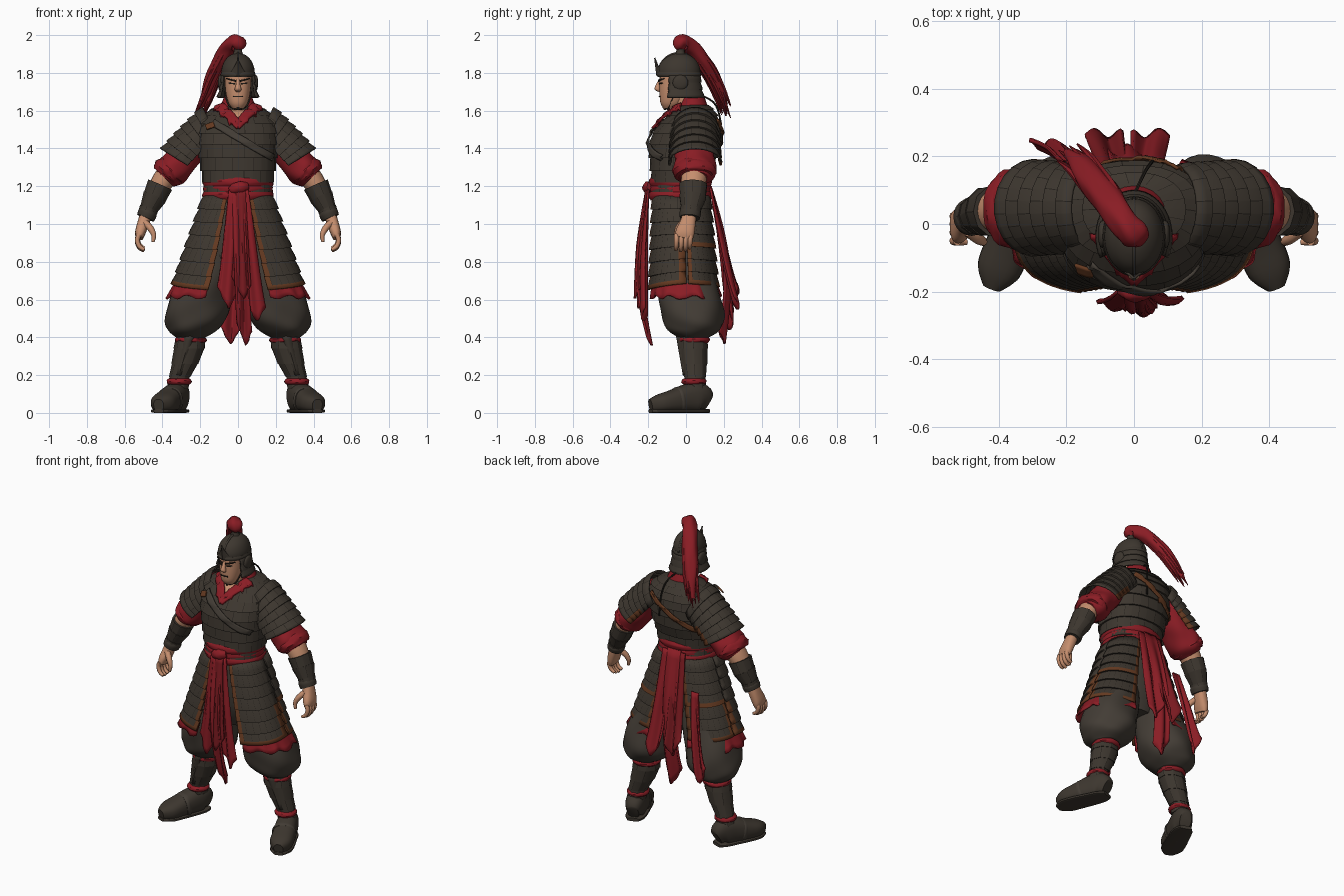
import bpy, bmesh, math, random
from mathutils import Vector as V
random.seed(4)


def material(name, rgb):
    m = bpy.data.materials.new(name)
    m.diffuse_color = (*rgb, 1)
    return m


ARMOR = material("dark armor", (.046, .037, .028))
CLOTH = material("dark cloth", (.056, .046, .036))
SEAM = material("black seam", (.016, .013, .010))
RED = material("red cloth", (.255, .012, .018))
DEEP = material("deep red", (.19, .010, .014))
BROWN = material("brown trim", (.13, .042, .015))
SKIN = material("skin", (.56, .27, .155))


def build(name, verts, faces, mats, idx, mirror=False, thick=0, wrap=None, off=0, project=False):
    me = bpy.data.meshes.new(name)
    me.from_pydata([tuple(v) for v in verts], [], faces)
    for m in mats:
        me.materials.append(m)
    for f, i in zip(me.polygons, idx):
        f.material_index = i
        f.use_smooth = True
    bm = bmesh.new()
    bm.from_mesh(me)
    bmesh.ops.recalc_face_normals(bm, faces=bm.faces)
    bm.to_mesh(me)
    bm.free()
    me.set_sharp_from_angle(angle=math.radians(40))
    ob = bpy.data.objects.new(name, me)
    bpy.context.collection.objects.link(ob)
    if mirror:
        ob.modifiers.new("mirror", 'MIRROR').use_mirror_merge = False
    if wrap:
        w = ob.modifiers.new("wrap", 'SHRINKWRAP')
        w.target, w.offset, w.wrap_mode = wrap, off, 'ABOVE_SURFACE'
        if project:
            w.wrap_method, w.use_project_y, w.use_negative_direction = 'PROJECT', True, True
    if thick:
        s = ob.modifiers.new("solid", 'SOLIDIFY')
        s.thickness, s.offset = thick, 0
    return ob


def spline(rows, t):
    n = len(rows) - 1
    s = min(int(t * n), n - 1)
    f = t * n - s
    a, b, c, d = (rows[max(0, min(n, s + k))] for k in (-1, 0, 1, 2))
    return [.5 * (2 * q + (r - p) * f + (2 * p - 5 * q + 4 * r - s4) * f * f + (3 * q - p - 3 * r + s4) * f ** 3)
            for p, q, r, s4 in zip(a, b, c, d)]


def oval(a, p):
    c, s = math.cos(a), math.sin(a)
    return math.copysign(abs(c) ** (2 / p), c), math.copysign(abs(s) ** (2 / p), s)


# Closed lofted body through rows of (x, y, z, radius, radius); ref None keeps rings level
def tube(name, rows, mat, sides=20, n=14, steps=0, plates=0, p=2, ref=(0, 1, 0), mirror=False, wob=0, lip=.010):
    if steps:
        ts = [x for i in range(steps) for x in ((i / steps, lip), ((i + 1) / steps - 1e-4, 0))]
    else:
        ts = [(i / n, 0) for i in range(n + 1)]
    us = [x for k in range(plates) for x in (k / plates, (k + .06) / plates)] or [k / sides for k in range(sides)]
    verts, faces, idx, m = [], [], [], len(us)
    for t, k in ts:
        x, y, z, ra, rb = spline(rows, t)
        if ref:
            d = V(spline(rows, min(1, t + .01))[:3]) - V(spline(rows, max(0, t - .01))[:3])
            side = V(ref).cross(d).normalized()
            up = d.normalized().cross(side)
        else:
            side, up = V((1, 0, 0)), V((0, 1, 0))
        for u in us:
            a = u * math.tau
            c, s = oval(a, p)
            g = 1 + wob * math.sin(5 * a + 9 * t) + wob * math.sin(3 * a - 17 * t)
            verts.append(V((x, y, z)) + side * c * max(.001, ra + k) * g + up * s * max(.001, rb + k) * g)
    for j in range(len(ts) - 1):
        for i in range(m):
            i2 = (i + 1) % m
            faces.append((j * m + i, j * m + i2, j * m + m + i2, j * m + m + i))
            idx.append(1 if plates and i % 2 == 0 and (i // 2 + j // 2) % 2 else 0)
    faces += [tuple(range(m)), tuple(range(len(verts) - m, len(verts)))]
    return build(name, verts, faces, [mat, SEAM], idx + [0, 0], mirror)


# Open sheet from fn(u, v, flare), optionally in stepped rows of plates
def patch(name, fn, mats, nu=12, nv=12, steps=0, plates=0, rule=None, thick=.01, **kw):
    vs = [(j / nv, 0) for j in range(nv + 1)]
    if steps:
        vs = [x for i in range(steps) for x in ((i / steps, 0), ((i + .7) / steps, .7), ((i + 1) / steps - 1e-4, 1))]
    us = [i / nu for i in range(nu + 1)]
    if plates:
        us = [x for k in range(plates) for x in (k / plates, (k + .06) / plates)] + [1]
    m = len(us)
    verts = [fn(u, v, k) for v, k in vs for u in us]
    faces, idx = [], []
    for j in range(len(vs) - 1):
        for i in range(m - 1):
            faces.append((j * m + i, j * m + i + 1, j * m + m + i + 1, j * m + m + i))
            r = rule((us[i] + us[i + 1]) / 2, (vs[j][0] + vs[j + 1][0]) / 2) if rule else 0
            if not r and plates and i % 2 == 0 and (i // 2 + j // 3) % 2:
                r = 1
            idx.append(r)
    return build(name, verts, faces, mats, idx, thick=thick, **kw)


# Flat ribbon between two points, wrapped or projected on to a body
def strip(name, a, b, w0, w1, mat, target, off=.004, thick=.006, **kw):
    a, b = V(a), V(b)
    d = b - a
    side = V((-d.z, 0, d.x)).normalized()
    patch(name, lambda u, v, k: a + d * v + side * (u - .5) * (w0 + (w1 - w0) * v), [mat], 4, 18,
          thick=thick, wrap=target, off=off, **kw)


# Hanging cloth with folds and a pointed end
def sash(name, a, b, w0, w1, bulge, mat=RED, drop=.12):
    a, b, ph = V(a), V(b), random.random() * 6
    out = 1 if b.y > 0 else -1

    def fn(u, v, k):
        q = a.lerp(b, v)
        q.x += (u - .5) * (w0 + (w1 - w0) * v)
        q.y += out * (bulge * math.sin(math.pi * v) + .014 * math.sin(u * 8 + ph) * min(1, 2 * v))
        q.z += drop * v ** 4 * (abs(u - .6) * 1.7 + .03 * math.sin(u * 22 + ph))
        return q
    patch(name, fn, [mat], 14, 16, thick=.012)


# Torso armor, collar and straps
torso = tube("cuirass", [(0, -.03, 1.17, .172, .148), (0, -.03, 1.25, .185, .15), (0, -.015, 1.35, .2, .175),
             (0, -.005, 1.45, .212, .182), (0, .02, 1.53, .21, .158), (0, .04, 1.59, .17, .115),
             (0, .045, 1.63, .09, .075)], ARMOR, steps=9, plates=26, p=2.3, ref=None)
strip("chest_skin", (0, -.08, 1.615), (0, -.15, 1.52), .11, .01, SKIN, torso, .006)
strip("collar_fold", (.105, -.03, 1.628), (-.008, -.16, 1.505), .062, .045, RED, torso, .014, .014, mirror=True)
strip("chest_strap", (-.13, -.35, 1.53), (.175, -.35, 1.35), .035, .035, CLOTH, torso, .012, .009, project=True)
strip("back_strap", (.13, .35, 1.54), (-.16, .35, 1.36), .028, .028, BROWN, torso, .012, .008, project=True)
strip("strap_clasp", (-.16, -.35, 1.50), (-.12, -.35, 1.515), .025, .025, BROWN, torso, .02, .009, project=True)
tube("neck_collar", [(0, .035, 1.58, .12, .095), (0, .035, 1.63, .092, .078), (0, .035, 1.68, .07, .06)], RED, ref=None)
tube("neck", [(0, 0, 1.56, .06, .06), (0, -.01, 1.63, .055, .06), (0, -.03, 1.70, .055, .06)], SKIN, ref=None)

# Head and face
head = tube("head", [(0, -.085, 1.612, .03, .034), (0, -.075, 1.64, .05, .06), (0, -.06, 1.69, .064, .08),
            (0, -.05, 1.75, .07, .09), (0, -.045, 1.82, .07, .09), (0, -.04, 1.88, .05, .06)], SKIN, 28, 20, p=2.3, ref=None)
tube("nose", [(0, -.137, 1.765, .009, .006), (0, -.148, 1.735, .012, .013), (0, -.15, 1.712, .018, .016),
     (0, -.14, 1.70, .010, .006)], SKIN, 12, 8, ref=None)
strip("eye", (.016, -.14, 1.742), (.044, -.12, 1.746), .008, .005, SEAM, head, .003, .004, mirror=True)
strip("brow", (.010, -.14, 1.757), (.054, -.11, 1.770), .010, .005, SEAM, head, .006, .006, mirror=True)
strip("mouth", (-.022, -.13, 1.675), (.022, -.13, 1.675), .005, .005, SEAM, head, .003, .004)
strip("chin_strap", (.062, -.05, 1.70), (.004, -.10, 1.62), .014, .016, SEAM, head, .005, .008, mirror=True)
tube("goatee", [(0, -.112, 1.634, .014, .010), (0, -.112, 1.62, .016, .013), (0, -.11, 1.603, .006, .006)], SEAM, 12, 8, ref=None)

# Helmet
tube("helmet_dome", [(0, -.037, 1.785, .088, .112), (0, -.037, 1.825, .086, .110), (0, -.035, 1.865, .07, .09),
     (0, -.032, 1.893, .042, .052), (0, -.03, 1.905, .01, .012)], ARMOR, 32, 16, ref=None)
tube("helmet_band", [(0, -.037, 1.778, .087, .112), (0, -.037, 1.79, .093, .118), (0, -.037, 1.804, .089, .113)], ARMOR, 32, 6, ref=None)


def guard(u, v, k):
    a = math.radians(-28 + 236 * u)
    g = .02 * v * v + .005 * k
    return V(((.085 + g) * math.cos(a), -.037 + (.108 + g) * math.sin(a), 1.795 - .125 * v))


patch("neck_guard", guard, [ARMOR, SEAM], 30, steps=3)
patch("helmet_crest", lambda u, v, k: V(((u - .5) * .10 * (1 - v) ** 1.5, -.153 - .012 * v + .05 * abs(u - .5) * (1 - v),
      1.785 + .095 * v)), [ARMOR], 8, 10, thick=.008)
patch("helmet_ridge", lambda u, v, k: V((0, -.037 - (.115 - u * .012) * math.cos(v * 3.14),
      1.795 + (.116 - u * .02) * math.sin(v * 3.14))), [ARMOR], 2, 20, thick=.010)
tube("ear_disc", [(.08, -.03, 1.748, .042, .042), (.099, -.03, 1.748, .038, .038), (.106, -.03, 1.748, .016, .016)],
     ARMOR, 20, 6, mirror=True)
tube("plume_socket", [(0, -.03, 1.885, .04, .04), (0, -.03, 1.905, .024, .024), (0, -.03, 1.93, .022, .022),
     (0, -.03, 1.945, .03, .03)], ARMOR, 16, 8, ref=None)

# Plume
plume = [(.004, -.030, 1.925, .022, .022), (.002, -.030, 1.952, .043, .043), (-.02, -.008, 1.957, .043, .043),
         (-.055, .04, 1.925, .042, .044), (-.09, .09, 1.86, .040, .047), (-.125, .135, 1.79, .038, .044),
         (-.16, .18, 1.70, .03, .032), (-.20, .215, 1.61, .008, .010)]
tube("plume", plume, RED, 24, 28, wob=.04, ref=(1, .3, .1))
for i in range(16):
    dx, dy, dz = random.uniform(-.032, .032), random.uniform(-.028, .028), random.uniform(-.06, .04)
    tube("plume_strand", [(x + dx * f, y + dy * f, z + dz * f * f * .6, r, r) for (x, y, z, _, _), f, r in
         zip(plume[3:], (.8, 1, 1.05, 1.1, 1.2), (.012, .015, .014, .011, .002))], DEEP if i % 3 == 0 else RED, 7, 10, ref=(1, .3, .1))
tube("nape_cord", [(.0, .085, 1.68, .005, .005), (.03, .15, 1.64, .005, .005), (.05, .18, 1.56, .005, .005),
     (.06, .19, 1.42, .005, .005)], SEAM, 6, 10, ref=(1, 0, 0))


# Shoulder plates
def pauldron(u, v, k):
    a = math.radians(-104 + 208 * u)
    lean = math.radians(64 - 32 * v)
    ax = V((.13 + .165 * v, .048, 1.502 - .175 * v))
    return (ax + V((math.cos(lean), 0, math.sin(lean))) * (.127 + .010 * k) * math.cos(a)
            + V((0, 1, 0)) * (.120 + .010 * v + .010 * k) * math.sin(a))


patch("shoulder_plates", pauldron, [ARMOR, SEAM, BROWN], steps=6, plates=13, mirror=True,
      rule=lambda u, v: 2 if u > .93 and v > .4 else 0)

# Arms and hands
tube("sleeve", [(.16, .045, 1.52, .07, .085), (.235, .047, 1.42, .085, .10), (.30, .047, 1.335, .085, .105),
     (.357, .046, 1.275, .088, .112), (.39, .043, 1.24, .06, .075)], RED, 32, 24, mirror=True, wob=.025)
tube("sleeve_roll", [(.34, .045, 1.30, .075, .10), (.364, .045, 1.275, .090, .116), (.382, .045, 1.25, .078, .098)], RED, 28, 8, mirror=True, wob=.025)
tube("elbow", [(.36, .045, 1.28, .06, .07), (.40, .04, 1.225, .058, .066), (.44, .035, 1.16, .05, .055)], SKIN, mirror=True)
tube("bracer", [(.412, .038, 1.208, .066, .073), (.44, .036, 1.145, .062, .071), (.472, .026, 1.08, .048, .054),
     (.488, .02, 1.038, .046, .052)], ARMOR, 24, steps=3, plates=10, mirror=True, lip=.003)
tube("bracer_cuff", [(.474, .024, 1.07, .046, .052), (.48, .022, 1.055, .051, .057), (.49, .02, 1.032, .048, .053)], ARMOR, mirror=True)
tube("palm", [(.487, .018, 1.05, .032, .036), (.503, .008, 1.0, .031, .043), (.517, -.005, .955, .028, .05),
     (.522, -.012, .925, .02, .047)], SKIN, mirror=True, p=2.5)
for i, y in enumerate((-.05, -.025, 0, .023)):
    h = (.006, 0, .004, .014)[i]
    tube("finger", [(.522, y, .945, .013, .014), (.533, y, .91 + h, .013, .013), (.522, y - .002, .875 + h, .012, .012),
         (.496, y - .004, .858 + h, .009, .009)], SKIN, 10, 9, mirror=True)
tube("thumb", [(.49, -.02, 1.005, .018, .018), (.462, -.042, .975, .017, .017), (.446, -.052, .94, .013, .013),
     (.45, -.056, .905, .008, .008)], SKIN, 10, 9, mirror=True)


# Armored skirt
def skirt(a, t, k=0, grow=0):
    c, s = oval(math.radians(a), 2.7)
    return V(((.178 + .168 * t + grow + .011 * k) * c, -.025 + .012 * t + (.148 + .035 * t + grow + .011 * k) * s, 1.15 - .48 * t))


def front_edge(u, v):
    return 2 if v > .95 or u < .07 or (u > .93 and v > .55) else 0


def back_edge(u, v):
    return 2 if v > .95 or (v > .53 and (u < .07 or u > .93 or v < .57)) or u > .96 else 0


patch("front_skirt_panel", lambda u, v, k: skirt(-78 + 7 * v + (80 - 7 * v) * u, v * (1.04 - .07 * u), k),
      [ARMOR, SEAM, BROWN], steps=7, plates=14, rule=front_edge, mirror=True)
patch("back_skirt_panel", lambda u, v, k: skirt(4 + (74 - 4 * v) * u, v * (.97 + .04 * u), k),
      [ARMOR, SEAM, BROWN], steps=7, plates=14, rule=back_edge, mirror=True)
patch("skirt_lining", lambda u, v, k: skirt(-69 + 144 * u, .92 + v * (.20 + .02 * math.sin(u * 31)) , 0,
      -.012 + .008 * v + .022 * v * u + .005 * v * math.sin(u * 44)), [RED], 70, 4, mirror=True)
tube("hips", [(0, -.02, 1.16, .165, .13), (0, -.02, 1.0, .19, .14), (0, -.01, .82, .21, .13), (0, 0, .70, .13, .09)],
     CLOTH, 28, 12, ref=None)

# Belt, knot and hanging sashes
for z, g in ((1.15, .004), (1.185, 0), (1.22, .003)):
    tube("belt_wrap", [(0, -.03, z - .026, .179, .156), (0, -.03, z - .008, .184 + g, .164 + g), (0, -.03, z + .01, .184 + g, .164 + g),
         (0, -.03, z + .026, .179, .156)], RED, 36, 8, ref=None, wob=.006)
tube("sash_knot", [(-.04, -.19, 1.18, .018, .02), (-.012, -.202, 1.19, .026, .03), (.022, -.202, 1.195, .026, .03),
     (.05, -.19, 1.2, .018, .02)], RED, 16, 10, ref=(0, 0, 1), wob=.05)
sash("front_sash_long", (.0, -.20, 1.19), (.035, -.195, .35), .06, .075, .05)
sash("front_sash_left", (-.015, -.20, 1.18), (-.06, -.24, .55), .07, .10, .012)
sash("front_sash_right", (.025, -.20, 1.18), (.09, -.22, .48), .06, .11, .010)
sash("front_sash_top", (.015, -.21, 1.18), (.02, -.257, .60), .05, .10, .010, DEEP)
sash("back_sash_long", (-.01, .13, 1.20), (-.05, .19, .36), .09, .11, .055)
sash("back_sash_right", (.03, .13, 1.19), (.05, .265, .54), .08, .11, .0)
sash("back_sash_left", (-.05, .13, 1.19), (-.09, .265, .57), .07, .11, .0, DEEP)
sash("back_side_ribbon", (-.18, .165, .98), (-.27, .235, .43), .05, .08, .01)

# Legs and boots
tube("trouser_leg", [(.10, -.02, 1.0, .10, .12), (.145, 0, .80, .14, .14), (.198, .02, .63, .16, .163),
     (.222, .035, .51, .164, .166), (.24, .04, .44, .132, .138), (.248, .04, .40, .078, .083)], CLOTH, 36, 26, ref=None, mirror=True, wob=.022)
tube("shin_guard", [(.318, .048, .13, .056, .056), (.308, .047, .19, .055, .056), (.28, .043, .26, .070, .068),
     (.257, .038, .34, .082, .077), (.245, .035, .43, .077, .075)], ARMOR, 24, steps=4, plates=9, ref=None, mirror=True, lip=.003)
patch("shin_plate", lambda u, v, k: V((.25 + .062 * v + (u - .5) * (.09 - .035 * v), -.050 + .038 * v + .22 * (u - .5) ** 2, .42 - .22 * v)),
      [ARMOR], 8, 6, mirror=True)
for nm, x, z, r in (("knee_tie", .25, .385, .083), ("ankle_tie", .312, .165, .065)):
    tube(nm, [(x, .042, z - .016, r - .012, r - .012), (x, .042, z - .006, r, r), (x, .042, z + .008, r, r),
         (x, .042, z + .018, r - .012, r - .012)], RED, 24, 8, ref=None, mirror=True, wob=.015)
boot = [(.298, .115, .056, .036, .048), (.312, .075, .08, .058, .078), (.338, .01, .078, .064, .076),
        (.374, -.07, .062, .068, .060), (.402, -.14, .050, .064, .048), (.420, -.188, .04, .028, .032)]
tube("boot", boot, ARMOR, 24, 16, p=2.5, ref=(0, 0, 1), mirror=True)
tube("boot_sole", [(x, y, .010, r, .010) for x, y, _, r, _ in boot], ARMOR, 20, 14, p=4, ref=(0, 0, 1), mirror=True)
tube("boot_strap", [(.352, -.028, .070, .067, .070), (.358, -.04, .068, .072, .069), (.364, -.052, .066, .069, .065)],
     CLOTH, 24, 6, p=2.5, ref=(0, 0, 1), mirror=True)
